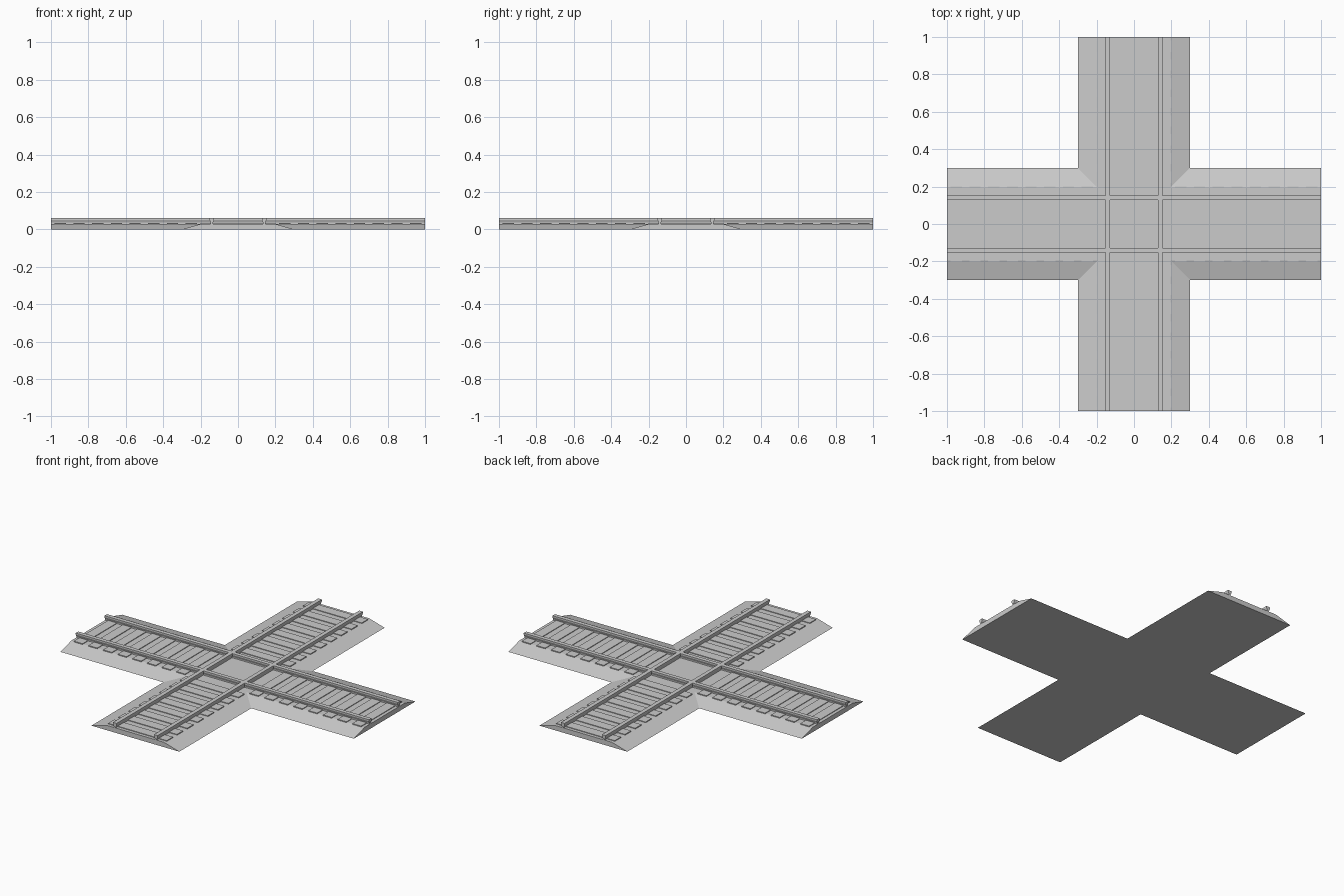
import bpy, bmesh
from math import pi
from mathutils import Matrix

if "Cube" in bpy.data.objects:
    bpy.data.objects.remove(bpy.data.objects["Cube"])

def make_object(name, bm):
    bmesh.ops.recalc_face_normals(bm, faces=bm.faces)
    mesh = bpy.data.meshes.new(name)
    bm.to_mesh(mesh)
    bm.free()
    obj = bpy.data.objects.new(name, mesh)
    bpy.context.collection.objects.link(obj)
    return obj

def cross_outline(w):
    # quarter outline repeated by 90 degree turns
    pts = []
    quarter = [(1, -w), (1, w), (w, w)]
    for _ in range(4):
        pts += quarter
        quarter = [(-y, x) for x, y in quarter]
    return pts

# Ballast bed: cross with sloped long sides and upright ends
bm = bmesh.new()
low = [bm.verts.new((x, y, 0)) for x, y in cross_outline(0.3)]
high = [bm.verts.new((x, y, 0.03)) for x, y in cross_outline(0.195)]
bm.faces.new(low[::-1])
bm.faces.new(high)
for i in range(12):
    j = (i + 1) % 12
    bm.faces.new((low[i], low[j], high[j], high[i]))
make_object("ballast_bed", bm)

# Sleepers on all four arms
bm = bmesh.new()
for k in range(4):
    turn = Matrix.Rotation(k * pi / 2, 4, 'Z')
    for i in range(8):
        place = Matrix.Translation((0.25 + 0.1 * i, 0, 0.028))
        size = Matrix.Diagonal((0.06, 0.4, 0.012, 1))
        bmesh.ops.create_cube(bm, size=1, matrix=turn @ place @ size)
make_object("sleepers", bm)

# Rails: one half profile mirrored, extruded along the track
half = [(0.006, 0.026), (0.006, 0.036), (0.0125, 0.051), (0.0125, 0.06)]
profile = half + [(-x, z) for x, z in reversed(half)]

def rail_pair(name, turn):
    bm = bmesh.new()
    for offset in (-0.14, 0.14):
        a = [bm.verts.new((-1, offset + y, z)) for y, z in profile]
        b = [bm.verts.new((1, offset + y, z)) for y, z in profile]
        bm.faces.new(a)
        bm.faces.new(b[::-1])
        for i in range(len(a)):
            j = (i + 1) % len(a)
            bm.faces.new((a[i], b[i], b[j], a[j]))
    bm.transform(Matrix.Rotation(turn, 4, 'Z'))
    return make_object(name, bm)

# Join the crossing rails into one clean surface
rails = rail_pair("rails", 0)
other = rail_pair("cross_rails_helper", pi / 2)
other.hide_render = True
other.hide_viewport = True
mod = rails.modifiers.new("union", 'BOOLEAN')
mod.operation = 'UNION'
mod.solver = 'EXACT'
mod.object = other
